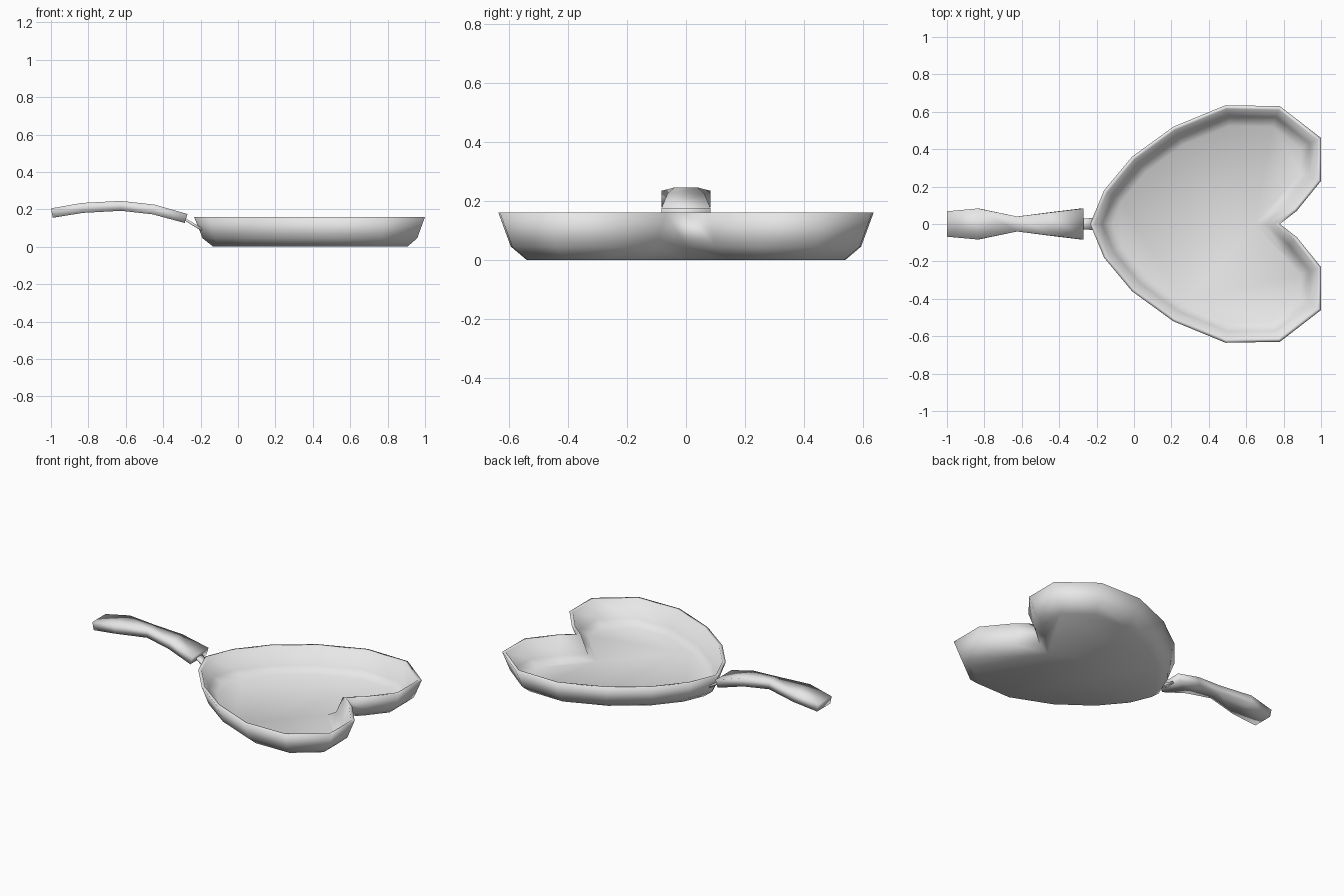
import bpy, bmesh
from mathutils import Vector

cube = bpy.data.objects.get("Cube")
if cube:
    bpy.data.objects.remove(cube, do_unlink=True)

metal = bpy.data.materials.new("light grey metal")
metal.use_nodes = True
metal.diffuse_color = (0.8, 0.8, 0.8, 1)
metal.node_tree.nodes["Principled BSDF"].inputs["Base Color"].default_value = (0.8, 0.8, 0.8, 1)


def loft(name, rings):
    """Join matching closed rings of points and cap both ends."""
    bm = bmesh.new()
    loops = [[bm.verts.new(p) for p in ring] for ring in rings]
    n = len(loops[0])
    for a, b in zip(loops, loops[1:]):
        for i in range(n):
            j = (i + 1) % n
            bm.faces.new((a[i], a[j], b[j], b[i]))
    bm.faces.new(loops[0][::-1])
    bm.faces.new(loops[-1])
    bmesh.ops.recalc_face_normals(bm, faces=bm.faces)
    for f in bm.faces:
        f.smooth = True
    mesh = bpy.data.meshes.new(name)
    bm.to_mesh(mesh)
    bm.free()
    mesh.materials.append(metal)
    obj = bpy.data.objects.new(name, mesh)
    bpy.context.collection.objects.link(obj)
    return obj


def inset(points, d):
    """Move a clockwise outline inward by d, with limited mitres."""
    out = []
    for i, p in enumerate(points):
        e1 = (p - points[i - 1]).normalized()
        e2 = (points[(i + 1) % len(points)] - p).normalized()
        n1, n2 = Vector((e1.y, -e1.x)), Vector((e2.y, -e2.x))
        m = (n1 + n2).normalized()
        out.append(p + m * d * min(1 / m.dot(n1), 1.25))
    return out


# Heart-shaped pan: half outline from the tip to the notch, then mirrored
half = [(-0.235, 0), (-0.16, 0.18), (-0.01, 0.36), (0.21, 0.52), (0.49, 0.635),
        (0.78, 0.63), (1.0, 0.46), (1.0, 0.23), (0.87, 0.07), (0.78, 0)]
heart = [Vector(p) for p in half] + [Vector((x, -y)) for x, y in half[-2:0:-1]]

# Wall section from outer base over the rim to the inner floor: (inset, height)
wall = [(0.095, 0), (0.042, 0.045), (0, 0.16), (0.02, 0.16), (0.06, 0.05), (0.11, 0.015)]
loft("pan", [[(p.x, p.y, z) for p in inset(heart, d)] for d, z in wall])


def bar(name, stations):
    """Rectangular bar from (top x, top z, bottom x, bottom z, half width)."""
    return loft(name, [[(xt, w, zt), (xt, -w, zt), (xb, -w, zb), (xb, w, zb)]
                       for xt, zt, xb, zb, w in stations])


# Arched grip with a narrow waist
bar("handle", [(-1.0, 0.205, -0.99, 0.155, 0.068),
               (-0.835, 0.234, -0.83, 0.181, 0.083),
               (-0.625, 0.245, -0.625, 0.192, 0.04),
               (-0.445, 0.225, -0.455, 0.173, 0.062),
               (-0.27, 0.175, -0.285, 0.127, 0.083)])

# Thin neck joining the grip to the pan wall
bar("handle_neck", [(-0.29, 0.158, -0.295, 0.146, 0.026),
                    (-0.24, 0.128, -0.245, 0.115, 0.03),
                    (-0.19, 0.098, -0.195, 0.085, 0.036)])
